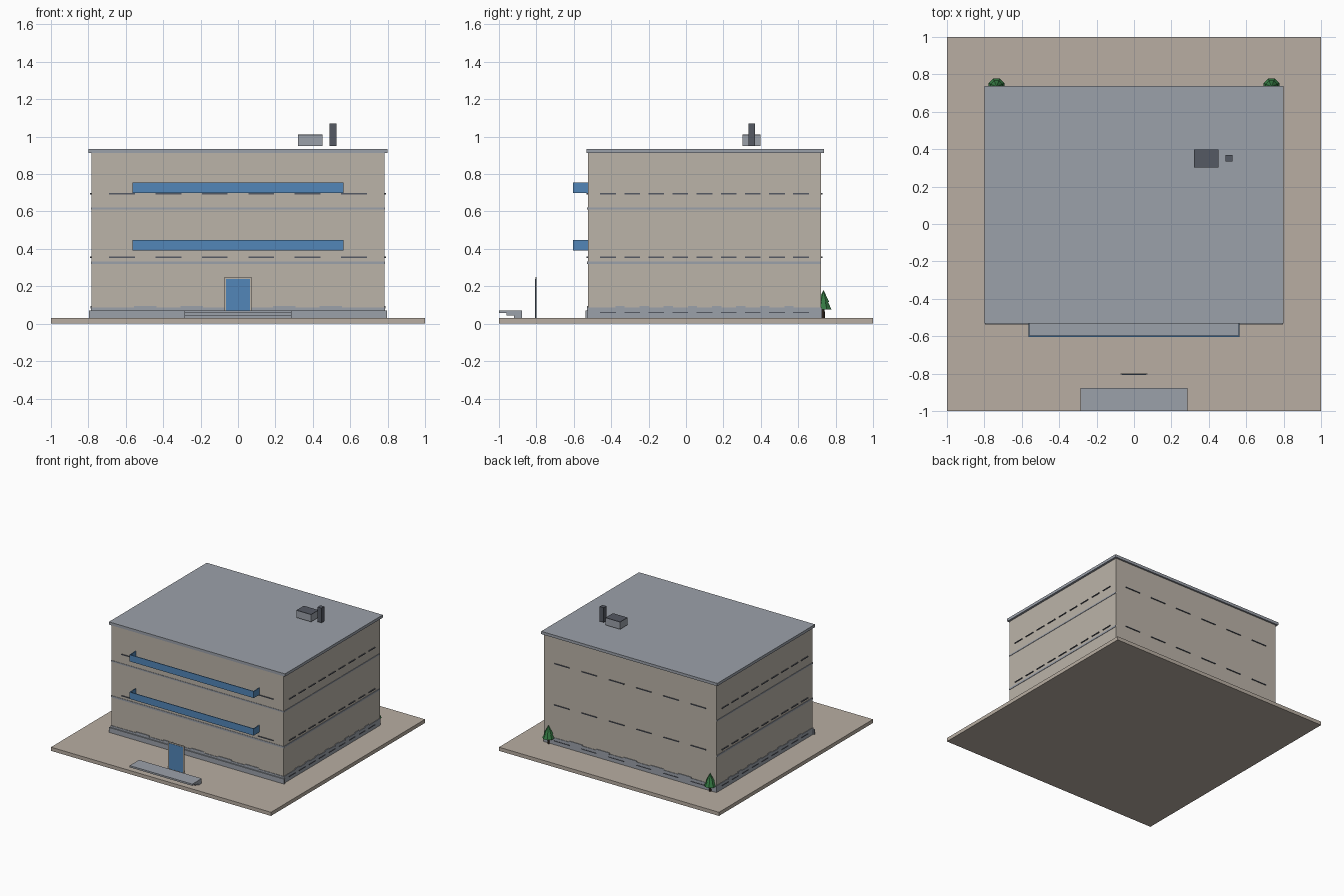
import bpy
import bmesh
from mathutils import Matrix

cube = bpy.data.objects.get("Cube")
if cube:
    bpy.data.objects.remove(cube, do_unlink=True)


def material(name, r, g, b):
    m = bpy.data.materials.new(name)
    m.use_nodes = True
    m.diffuse_color = (r, g, b, 1)
    m.node_tree.nodes["Principled BSDF"].inputs["Base Color"].default_value = (r, g, b, 1)
    return m


WALL = material("wall beige", 0.50, 0.455, 0.395)
PAVING = material("paving beige", 0.48, 0.42, 0.36)
GREY = material("concrete grey", 0.33, 0.355, 0.40)
DARK = material("dark slate", 0.09, 0.10, 0.125)
BLUE = material("glass blue", 0.085, 0.24, 0.48)
GREEN = material("leaf green", 0.035, 0.19, 0.055)
TRUNK = material("trunk brown", 0.05, 0.035, 0.025)


def finish(name, bm, mat):
    mesh = bpy.data.meshes.new(name)
    bm.to_mesh(mesh)
    bm.free()
    mesh.materials.append(mat)
    obj = bpy.data.objects.new(name, mesh)
    bpy.context.scene.collection.objects.link(obj)
    return obj


def add_box(bm, x, y, z):
    """Add a box given (min, max) pairs on each axis."""
    spans = (x, y, z)
    centre = [(a + b) / 2 for a, b in spans]
    size = [b - a for a, b in spans]
    bmesh.ops.create_cube(bm, size=1, matrix=Matrix.Translation(centre) @ Matrix.Diagonal((*size, 1)))


def boxes(name, mat, *parts):
    bm = bmesh.new()
    for part in parts:
        add_box(bm, *part)
    return finish(name, bm, mat)


def around(c, half):
    return (c - half, c + half)


# Main masses
GROUND = 0.03
W = 0.783
FRONT, BACK = -0.525, 0.723
MID = (FRONT + BACK) / 2
boxes("ground_slab", PAVING, ((-1, 1), (-1, 1), (0, GROUND)))
boxes("building_walls", WALL, ((-W, W), (FRONT, BACK), (GROUND, 0.912)))
boxes("roof_slab", GREY, ((-0.8, 0.8), (-0.533, 0.737), (0.912, 0.935)))

# Floor bands on the front and both sides
for name, z in (("lower_floor_band", (0.318, 0.332)), ("upper_floor_band", (0.61, 0.621))):
    boxes(name, GREY, ((-W - 0.003, W + 0.003), (FRONT - 0.003, BACK - 0.003), z))

# Evenly spaced thin sills and raised plinth blocks on all four sides
long_xs = [(i - 2.5) * 0.248 for i in range(6)]
side_ys = [MID + (i - 4) * 0.129 for i in range(9)]


def wall_strips(name, mat, z, half_x, half_y, out, xs, ys):
    parts = []
    for x in xs:
        for y in (FRONT, BACK):
            parts.append((around(x, half_x), around(y, out), z))
    for y in ys:
        for x in (-W, W):
            parts.append((around(x, out), around(y, half_y), z))
    boxes(name, mat, *parts)


for name, z in (("plinth_sills", 0.06), ("lower_sills", 0.355), ("upper_sills", 0.695)):
    wall_strips(name, DARK, around(z, 0.003), 0.069, 0.042, 0.007, long_xs, side_ys)

boxes("plinth", GREY, ((-W - 0.004, W + 0.004), (FRONT - 0.004, BACK + 0.004), (GROUND, 0.086)))
gap_xs = [x + 0.124 for x in long_xs[:-1]]
gap_ys = [y + 0.0645 for y in side_ys[:-1]]
wall_strips("plinth_blocks", GREY, (0.08, 0.095), 0.06, 0.025, 0.005, gap_xs, gap_ys)
boxes("front_plinth_ledge", GREY, ((-0.797, 0.797), (-0.538, FRONT), (GROUND, 0.07)))

# Balconies: grey floor behind thin blue panels
for name, z0, z1 in (("lower_balcony", 0.392, 0.448), ("upper_balcony", 0.7, 0.755)):
    outer, edge, t = 0.565, -0.603, 0.006
    boxes(name + "_floor", GREY,
          ((-outer + t, outer - t), (edge + t, FRONT), (z0 + 0.001, z0 + 0.008)))
    boxes(name + "_panels", BLUE,
          ((-outer, outer), (edge, edge + t), (z0, z1)),
          ((-outer, -outer + t), (edge + t, FRONT), (z0, z1)),
          ((outer - t, outer), (edge + t, FRONT), (z0, z1)))

# Free-standing entrance door
boxes("door_frame", WALL, ((-0.073, 0.073), (-0.804, -0.798), (GROUND, 0.25)))
boxes("door_glass", BLUE, ((-0.064, 0.064), (-0.806, -0.803), (GROUND, 0.24)))

# Entrance steps, widest at the top
boxes("entrance_steps", GREY,
      *[((-0.285, 0.285), (y, -0.878), z) for y, z in
        ((-1.0, (0.056, 0.07)), (-0.96, (0.043, 0.056)), (-0.92, (GROUND, 0.043)))])

# Rooftop equipment
boxes("roof_unit", GREY, ((0.32, 0.452), (0.303, 0.398), (0.95, 1.006)))
boxes("roof_unit_top", DARK, ((0.32, 0.452), (0.303, 0.398), (1.006, 1.011)))
boxes("roof_chimney", DARK, ((0.49, 0.526), (0.333, 0.369), (0.95, 1.071)))

# Trees at the back corners


def cone(name, mat, x, y, z0, z1, r0, r1):
    bm = bmesh.new()
    bmesh.ops.create_cone(bm, cap_ends=True, segments=8, radius1=r0, radius2=r1, depth=z1 - z0,
                          matrix=Matrix.Translation((x, y, (z0 + z1) / 2)) @ Matrix.Rotation(0.3927, 4, "Z"))
    return finish(name, bm, mat)


for side, x in (("left", 0.735), ("right", -0.735)):
    y = 0.735
    cone(side + "_tree_trunk", TRUNK, x, y, GROUND, 0.09, 0.008, 0.007)
    cone(side + "_tree_lower_leaves", GREEN, x, y, 0.077, 0.145, 0.046, 0.012)
    cone(side + "_tree_upper_leaves", GREEN, x, y, 0.115, 0.18, 0.034, 0)
